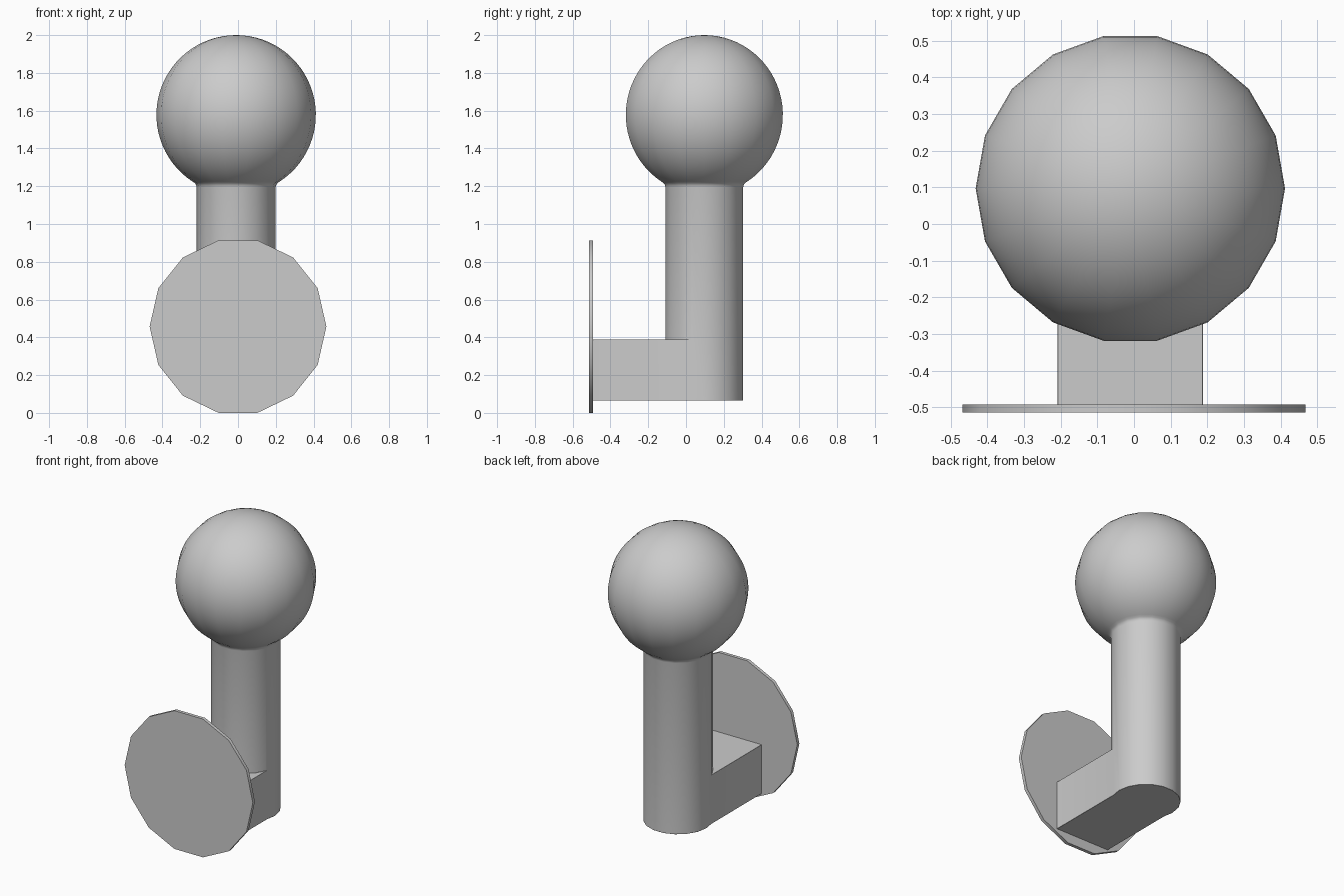
import bpy, bmesh
from math import sin, cos, pi, radians, asin

if "Cube" in bpy.data.objects:
    bpy.data.objects.remove(bpy.data.objects["Cube"])

CX, CY = -0.01, 0.097        # axis of the knob and stem
BASE_Z, BALL_Z, BALL_R, STEM_R = 0.065, 1.578, 0.422, 0.209


def make_object(name, bm):
    bmesh.ops.recalc_face_normals(bm, faces=bm.faces)
    mesh = bpy.data.meshes.new(name)
    bm.to_mesh(mesh)
    bm.free()
    obj = bpy.data.objects.new(name, mesh)
    bpy.context.collection.objects.link(obj)
    return obj


def lathe(name, profile, sides):
    bm = bmesh.new()
    rings = []
    for r, z in profile:
        rings.append([bm.verts.new((CX + r * cos(2 * pi * i / sides),
                                    CY + r * sin(2 * pi * i / sides), z))
                      for i in range(sides)])
    for a, b in zip(rings, rings[1:]):
        for i in range(sides):
            j = (i + 1) % sides
            bm.faces.new((a[i], a[j], b[j], b[i]))
    bm.faces.new(rings[0])
    pole = bm.verts.new((CX, CY, BALL_Z + BALL_R))
    for i in range(sides):
        bm.faces.new((rings[-1][i], rings[-1][(i + 1) % sides], pole))
    return make_object(name, bm)


def add_box(name, lo, hi):
    bm = bmesh.new()
    bmesh.ops.create_cube(bm, size=1)
    for v in bm.verts:
        v.co = [(a + b) / 2 + c * (b - a) for a, b, c in zip(lo, hi, v.co)]
    return make_object(name, bm)


def smooth(obj, degrees):
    bpy.ops.object.select_all(action='DESELECT')
    obj.select_set(True)
    bpy.context.view_layer.objects.active = obj
    bpy.ops.object.shade_smooth_by_angle(angle=radians(degrees))


# Ball and stem: one 18-sided turned profile with a small fillet at the neck
steps = 30
start = asin(0.232 / BALL_R)
profile = [(STEM_R, BASE_Z), (STEM_R, 1.195), (0.212, 1.207), (0.219, 1.217)]
for k in range(steps):
    t = start + (pi - start) * k / steps
    profile.append((BALL_R * sin(t), BALL_Z - BALL_R * cos(t)))
stem = lathe("ball_and_stem", profile, 18)

# Foot: block running forward from the bottom of the stem
block = add_box("foot_block", (-0.208, -0.493, BASE_Z), (0.188, CY, 0.388))
block.hide_render = True
union = stem.modifiers.new("join_foot", 'BOOLEAN')
union.operation, union.solver, union.object = 'UNION', 'EXACT', block
bpy.context.view_layer.objects.active = stem
bpy.ops.object.modifier_apply(modifier=union.name)
bpy.data.objects.remove(block, do_unlink=True)

# Slightly eased edges on the joined body
bevel = stem.modifiers.new("eased_edges", 'BEVEL')
bevel.width, bevel.segments, bevel.limit_method = 0.005, 1, 'ANGLE'
bevel.angle_limit = radians(60)
smooth(stem, 32)

# Wall plate: thin 14-sided disc upright at the front
bm = bmesh.new()
R, sides = 0.468, 14
front = [bm.verts.new((R * cos(2 * pi * i / sides), -0.514,
                       0.457 + R * sin(2 * pi * i / sides))) for i in range(sides)]
face = bm.faces.new(front)
ext = bmesh.ops.extrude_face_region(bm, geom=[face])
for v in ext["geom"]:
    if isinstance(v, bmesh.types.BMVert):
        v.co.y = -0.492
bm.normal_update()
if not any(abs(f.normal.y) > 0.9 and f.calc_center_median().y < -0.51 for f in bm.faces):
    bm.faces.new(front)
plate = make_object("wall_plate", bm)
smooth(plate, 30)
